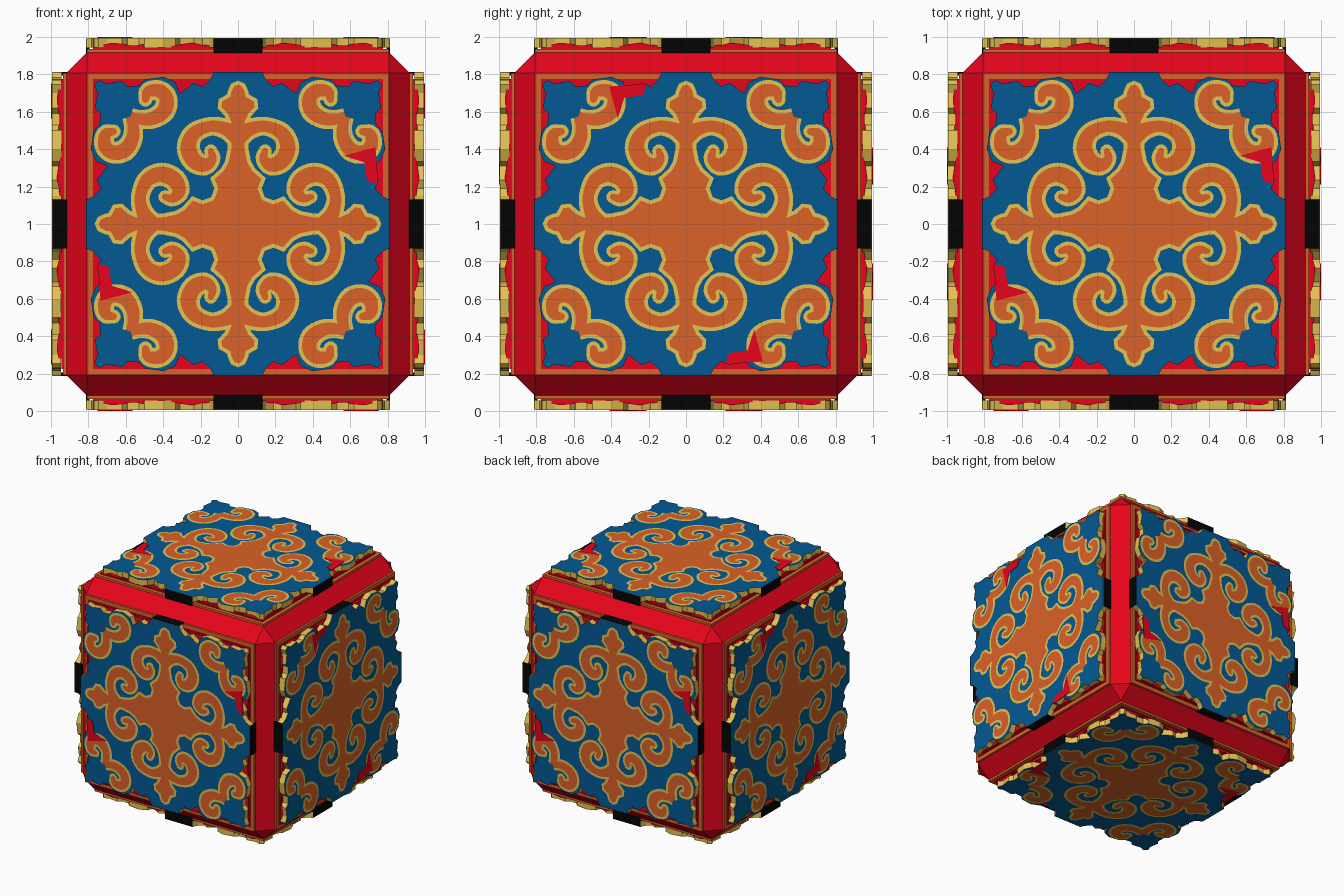
import bpy, bmesh, math
from mathutils import Matrix, Vector

if "Cube" in bpy.data.objects:
    bpy.data.objects.remove(bpy.data.objects["Cube"])


def material(name, rgb):
    m = bpy.data.materials.new(name)
    lin = [(c / 255 / 12.92) if c < 10 else ((c / 255 + 0.055) / 1.055) ** 2.4 for c in rgb]
    m.diffuse_color = (*lin, 1)
    m.use_nodes = True
    m.node_tree.nodes["Principled BSDF"].inputs["Base Color"].default_value = m.diffuse_color
    return m


RED = material("red", (232, 4, 28))
ORANGE = material("burnt orange", (220, 98, 40))
BLUE = material("blue", (2, 90, 148))
GOLD = material("gold", (228, 194, 84))
BLACK = material("black", (4, 4, 4))


def mesh_from(bm, name, mats, recalc=True):
    if recalc:
        bmesh.ops.recalc_face_normals(bm, faces=bm.faces)
    me = bpy.data.meshes.new(name)
    bm.to_mesh(me)
    bm.free()
    for m in mats:
        me.materials.append(m)
    return me


def flat(bm, pts, w):
    # flat face looking outwards
    area = sum(a[0] * b[1] - b[0] * a[1] for a, b in zip(pts, pts[1:] + pts[:1]))
    if area < 0:
        pts = pts[::-1]
    return bm.faces.new([bm.verts.new((p[0], p[1], w)) for p in pts])


def prism(bm, pts, w0, w1, side=0):
    lo = [bm.verts.new((*p, w0)) for p in pts]
    hi = [bm.verts.new((*p, w1)) for p in pts]
    bm.faces.new(lo)
    bm.faces.new(hi)
    n = len(pts)
    for i in range(n):
        f = bm.faces.new((lo[i], lo[(i + 1) % n], hi[(i + 1) % n], hi[i]))
        f.material_index = side


def rect(u0, u1, v0, v1):
    return [(u0, v0), (u1, v0), (u1, v1), (u0, v1)]


def turn(p, k):
    x, y = p
    for _ in range(k):
        x, y = y, -x
    return (x, y)


def full_loop(octant):
    # mirror one eighth over the diagonal, then turn it four times
    quarter = octant + [(y, x) for x, y in reversed(octant)][:-1]
    return [turn(p, k) for k in range(4) for p in quarter]


def offset(pts, d):
    # outward offset of a clockwise loop
    out = []
    for i, p in enumerate(pts):
        p = Vector(p)
        a = (p - Vector(pts[i - 1])).normalized()
        b = (Vector(pts[(i + 1) % len(pts)]) - p).normalized()
        na, nb = Vector((-a.y, a.x)), Vector((-b.y, b.x))
        m = (na + nb).normalized()
        out.append(tuple(p + m * d / max(0.75, m.dot(na))))
    return out


def spline(ctrl, steps=4):
    c = [Vector(p) for p in ctrl]
    c = [2 * c[0] - c[1]] + c + [2 * c[-1] - c[-2]]
    out = []
    for i in range(1, len(c) - 2):
        for s in range(steps):
            t = s / steps
            out.append(0.5 * (2 * c[i] + (c[i + 1] - c[i - 1]) * t
                       + (2 * c[i - 1] - 5 * c[i] + 4 * c[i + 1] - c[i + 2]) * t * t
                       + (3 * c[i] - c[i - 1] - 3 * c[i + 1] + c[i + 2]) * t ** 3))
    return out + [c[-2]]


def stroke(bm, ctrl, extra, w, place):
    pts = spline(ctrl)
    rails = []
    for i, p in enumerate(pts):
        d = pts[min(i + 1, len(pts) - 1)] - pts[max(i - 1, 0)]
        n = Vector((-d.y, d.x)).normalized() * (p.z + extra)
        rails.append(((p.x + n.x, p.y + n.y), (p.x - n.x, p.y - n.y)))
    for (a, b), (c, d) in zip(rails, rails[1:]):
        flat(bm, [place(q) for q in (a, b, d, c)], w)
    e = pts[-1]
    r = e.z + extra
    flat(bm, [place((e.x + r * math.cos(k * math.pi / 5), e.y + r * math.sin(k * math.pi / 5)))
              for k in range(10)], w)


# ornament outlines: one eighth each; swirls are (u, v, half width)
CROSS = [(0, .745), (.022, .735), (.036, .705), (.04, .68), (.085, .655), (.088, .625),
         (.055, .59), (.035, .545), (.036, .40), (.05, .33), (.075, .285), (.125, .24),
         (.105, .19), (.125, .135)]
PLATE = [(0, .81), (.13, .81), (.15, .77), (.19, .735), (.235, .755), (.275, .725), (.31, .70),
         (.335, .76), (.4, .787), (.5, .772), (.53, .74), (.59, .735), (.62, .765),
         (.70, .752), (.745, .77)]
INNER_SWIRL = [(0, .47, .05), (.07, .51, .035), (.15, .522, .03), (.235, .485, .036),
               (.266, .41, .042), (.235, .338, .042), (.175, .316, .036), (.137, .35, .024),
               (.145, .39, .016)]
CORNER_SWIRL = [(.575, .575, .025), (.52, .56, .03), (.455, .565, .035), (.395, .605, .04),
                (.382, .67, .038), (.42, .712, .036), (.48, .708, .03), (.495, .665, .018)]


def ornament(name, mat, extra, w):
    bm = bmesh.new()
    flat(bm, offset(full_loop(CROSS), extra), w)
    for k in range(4):
        for swap in (False, True):
            def place(p):
                return turn((p[1], p[0]) if swap else p, k)
            stroke(bm, INNER_SWIRL, extra, w, place)
            stroke(bm, CORNER_SWIRL, extra, w, place)
    return mesh_from(bm, name, [mat], False)


parts = {}
# blue plate with gold rim
bm = bmesh.new()
prism(bm, full_loop(PLATE), .945, .994, 1)
parts["blue_plate"] = mesh_from(bm, "blue_plate", [BLUE, GOLD])
parts["gold_outline"] = ornament("gold_outline", GOLD, .02, .9965)
parts["orange_ornament"] = ornament("orange_ornament", ORANGE, 0, .9985)

# red notches in two sides of the plate
bm = bmesh.new()
for k in (0, 2):
    prism(bm, [turn(p, k) for p in [(.565, .365), (.735, .41), (.75, .21), (.69, .23), (.675, .33)]],
          .9945, 1.0)
parts["red_notches"] = mesh_from(bm, "red_notches", [RED])

# black end tabs in the middle of each side
bm = bmesh.new()
for k in range(4):
    prism(bm, [turn(p, k) for p in rect(-.13, .13, .795, .812)], .91, .993)
parts["black_tabs"] = mesh_from(bm, "black_tabs", [BLACK])

# orange lip around the face
bm = bmesh.new()
for k in range(4):
    prism(bm, [turn(p, k) for p in rect(-.808, .775, .775, .808)], .90, .936)
parts["orange_lip"] = mesh_from(bm, "orange_lip", [ORANGE])

# red skirt with a ragged upper edge
bm = bmesh.new()
prism(bm, rect(-.775, .775, -.775, .775), .90, .944)
for f in list(bm.faces):
    f.normal_update()
bmesh.ops.recalc_face_normals(bm, faces=bm.faces)
for k in range(4):
    for s in (-1, 1):
        for i in range(16):
            t0, t1 = .12 + i * .0375, .12 + (i + 1) * .0375
            h = [.961 + .008 * math.sin(t * 31) + .004 * math.sin(t * 83) for t in (t0, t1)]
            quad = [(t0, .94), (t1, .94), (t1, h[1]), (t0, h[0])]
            vs = [bm.verts.new((*turn((s * t, .768), k), w)) for t, w in quad]
            bm.faces.new(vs if s < 0 else vs[::-1])
parts["red_skirt"] = mesh_from(bm, "red_skirt", [RED], False)

# the same parts on all six sides: (u axis, v axis)
SIDES = {"front": ((1, 0, 0), (0, 0, 1)), "back": ((-1, 0, 0), (0, 0, 1)),
         "right": ((0, 0, 1), (0, -1, 0)), "left": ((0, 0, 1), (0, 1, 0)),
         "top": ((1, 0, 0), (0, 1, 0)), "bottom": ((1, 0, 0), (0, -1, 0))}
for side, (u, v) in SIDES.items():
    u, v = Vector(u), Vector(v)
    rot = Matrix((u, v, u.cross(v))).transposed().to_4x4()
    for part, me in parts.items():
        ob = bpy.data.objects.new(side + "_" + part, me)
        ob.matrix_world = Matrix.Translation((0, 0, 1)) @ rot
        bpy.context.collection.objects.link(ob)

# core: cube with broad red chamfers and black faces
bm = bmesh.new()
for sx in (-1, 1):
    for sy in (-1, 1):
        for sz in (-1, 1):
            for a in range(3):
                p = [.808, .808, .808]
                p[a] = .918
                bm.verts.new((p[0] * sx, p[1] * sy, p[2] * sz))
bmesh.ops.convex_hull(bm, input=bm.verts)
bmesh.ops.dissolve_limit(bm, angle_limit=.02, verts=bm.verts, edges=bm.edges)
bmesh.ops.recalc_face_normals(bm, faces=bm.faces)
for f in bm.faces:
    f.material_index = 1 if max(abs(c) for c in f.normal) > .95 else 0
core = bpy.data.objects.new("chamfered_core", mesh_from(bm, "chamfered_core", [RED, BLACK]))
core.location.z = 1
bpy.context.collection.objects.link(core)
